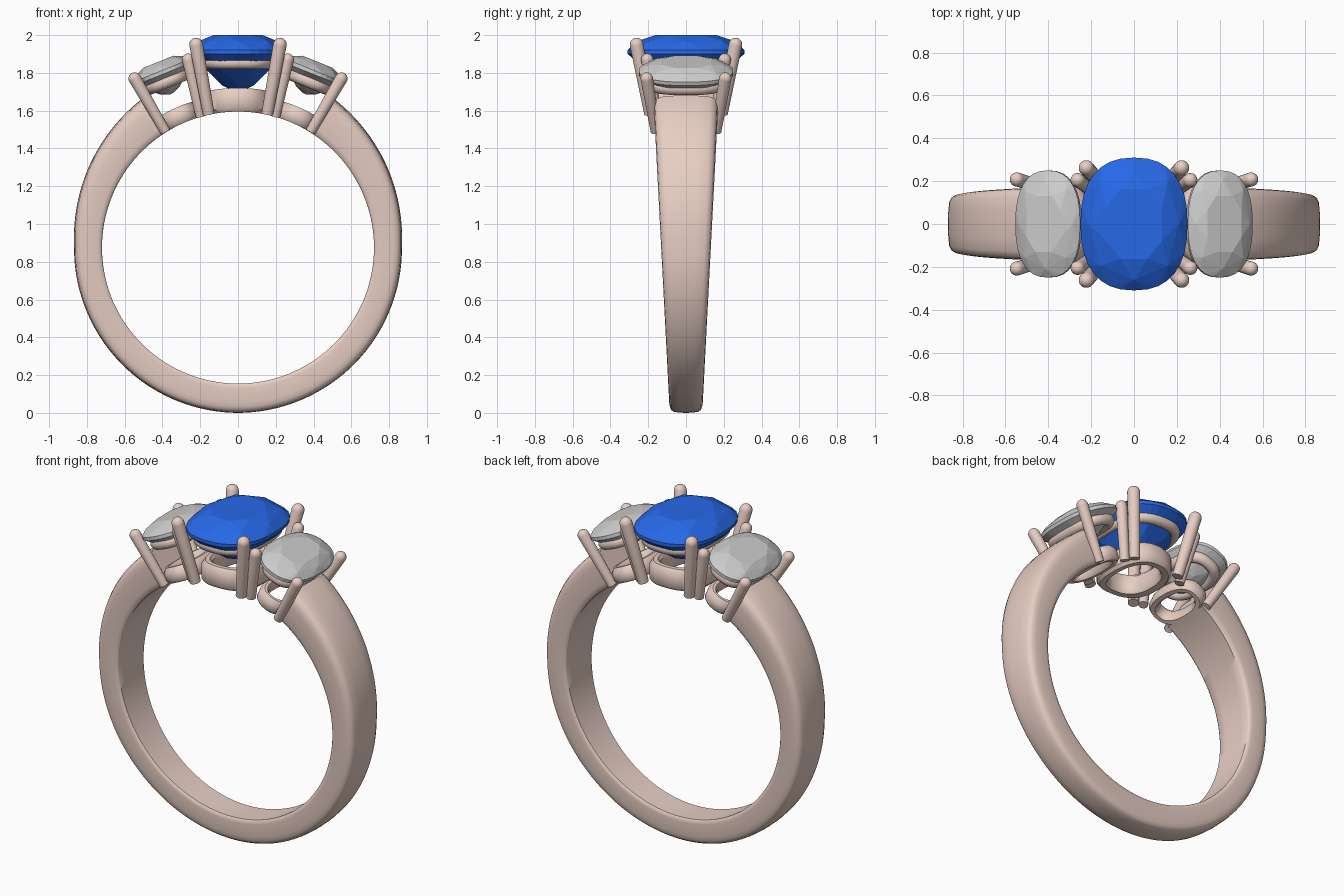
import bpy, bmesh, math
from mathutils import Vector, Matrix

if "Cube" in bpy.data.objects:
    bpy.data.objects.remove(bpy.data.objects["Cube"])

CZ, RI = 0.875, 0.72          # finger hole centre height and radius
TILT = math.radians(22)       # lean of the side stones


def material(name, rgb):
    m = bpy.data.materials.new(name)
    m.diffuse_color = (*rgb, 1)
    m.use_nodes = True
    m.node_tree.nodes["Principled BSDF"].inputs["Base Color"].default_value = m.diffuse_color
    return m


ROSE = material("rose_metal", (0.80, 0.62, 0.55))
BLUE = material("blue_gem", (0.02, 0.14, 0.80))
SILVER = material("clear_gem", (0.70, 0.70, 0.70))


def make(name, bm, mat, smooth=True):
    bmesh.ops.recalc_face_normals(bm, faces=bm.faces)
    me = bpy.data.meshes.new(name)
    bm.to_mesh(me)
    bm.free()
    ob = bpy.data.objects.new(name, me)
    bpy.context.collection.objects.link(ob)
    me.materials.append(mat)
    if smooth:
        bpy.ops.object.select_all(action='DESELECT')
        ob.select_set(True)
        bpy.context.view_layer.objects.active = ob
        bpy.ops.object.shade_smooth_by_angle(angle=math.radians(40))
    return ob


def oval(rx, ry, n, p=2.4, phase=0.0):
    """Points on a cushion-shaped oval."""
    pts = []
    for i in range(n):
        a = 2 * math.pi * (i + phase) / n
        c, s = math.cos(a), math.sin(a)
        pts.append((rx * math.copysign(abs(c) ** (2 / p), c),
                    ry * math.copysign(abs(s) ** (2 / p), s)))
    return pts


def skin(bm, rings, close):
    """Bridge equal rings of points with quads, looping round or capping the ends."""
    vs = [[bm.verts.new(p) for p in r] for r in rings]
    k = len(rings)
    n = len(rings[0])
    for i in range(k if close else k - 1):
        a, b = vs[i], vs[(i + 1) % k]
        for j in range(n):
            bm.faces.new((a[j], a[(j + 1) % n], b[(j + 1) % n], b[j]))
    if not close:
        bm.faces.new(vs[0])
        bm.faces.new(vs[-1])


def band():
    half = [(0.5, 0), (0.9, 0), (0.97, 0.05), (1, 0.16), (1, 0.65), (0.97, 0.8),
            (0.9, 0.9), (0.75, 0.96), (0.4, 0.99)]
    prof = [(0, 0)] + half + [(0, 1)] + [(-u, v) for u, v in reversed(half)]
    rings = []
    n = 112
    for i in range(n + 1):
        deg = 31 + (360 - 62) * i / n
        a = math.radians(deg)
        off = min(deg, 360 - deg)
        t = 0.148 + 0.072 * max(0, (90 - off) / 59) ** 1.2 + 0.007 * max(0, (off - 90) / 90)
        ring = []
        for u, v in prof:
            r = RI + t * v
            z = CZ + r * math.cos(a)
            w = 0.086 + 0.052 * z
            ring.append((r * math.sin(a), u * w, z))
        rings.append(ring)
    bm = bmesh.new()
    skin(bm, rings, False)
    make("band", bm, ROSE)


def gem(name, rx, ry, crown, depth, mat, xf):
    """Faceted cushion stone as the hull of its table, girdle and pavilion points."""
    levels = [(0.56, crown, 8, 0.5), (0.84, crown * 0.62, 8, 0.0), (1, 0.008, 32, 0),
              (1, -0.012, 32, 0), (0.66, -depth * 0.52, 8, 0.5), (0.34, -depth * 0.85, 8, 0),
              (0.08, -depth, 8, 0.5)]
    bm = bmesh.new()
    for s, z, n, ph in levels:
        for x, y in oval(rx * s, ry * s, n, 2.4, ph):
            bm.verts.new(xf @ Vector((x, y, z)))
    bmesh.ops.convex_hull(bm, input=bm.verts)
    bmesh.ops.dissolve_limit(bm, angle_limit=0.01, verts=bm.verts, edges=bm.edges)
    make(name, bm, mat, False)


def gallery(name, rx, ry, xf):
    """Rounded rail under the girdle."""
    rings = []
    for k in range(12):
        a = 2 * math.pi * k / 12
        d, z = 0.03 * math.cos(a), 0.034 * math.sin(a)
        rings.append([xf @ Vector((x, y, z)) for x, y in oval(rx + d, ry + d, 64, 2.6)])
    bm = bmesh.new()
    skin(bm, rings, True)
    make(name, bm, ROSE)


def collar(name, rx, ry, wall, r_top, tilt):
    """Open oval base whose lower edge follows the finger hole."""
    h = r_top - RI
    prof = [(0, 0.02), (-0.015, 0), (-wall + 0.01, 0), (-wall, 0.015), (-wall, h - 0.02),
            (-wall + 0.015, h), (-0.02, h), (0, h - 0.025)]
    rot = Matrix.Rotation(tilt, 3, 'Y')
    rings = []
    for d, z in prof:
        ring = []
        for x, y in oval(rx + d, ry + d, 64, 2.4):
            r = RI + z
            p = rot @ Vector((x, y, math.sqrt(r * r - x * x)))
            ring.append(p + Vector((0, 0, CZ)))
        rings.append(ring)
    bm = bmesh.new()
    skin(bm, rings, True)
    make(name, bm, ROSE)


def prong(name, base, tip, r0, r1):
    """Tapered claw with a domed tip."""
    base, tip = Vector(base), Vector(tip)
    q = (tip - base).to_track_quat('Z', 'Y')
    prof = [(r0, 0), (r1, (tip - base).length)]
    L = prof[1][1]
    prof += [(r1 * math.cos(a), L + r1 * math.sin(a)) for a in (0.3, 0.6, 0.9, 1.2, 1.45)]
    rings = [[base + q @ Vector((r * math.cos(t), r * math.sin(t), z))
              for t in [2 * math.pi * k / 20 for k in range(20)]] for r, z in prof]
    bm = bmesh.new()
    skin(bm, rings, False)
    make(name, bm, ROSE)


band()

# centre setting
gem("centre_stone", 0.25, 0.31, 0.087, 0.21, BLUE, Matrix.Translation((0, 0, 1.913)))
gallery("centre_gallery", 0.178, 0.24, Matrix.Translation((0, 0, 1.855)))
collar("centre_collar", 0.175, 0.22, 0.06, 0.845, 0)

# side settings, mirrored left and right
for side, s in (("left", -1), ("right", 1)):
    xf = Matrix.Translation((0.40 * s, 0, 1.805)) @ Matrix.Rotation(s * TILT, 4, 'Y')
    gem(side + "_stone", 0.163, 0.25, 0.058, 0.125, SILVER, xf)
    gallery(side + "_gallery", 0.105, 0.185, xf @ Matrix.Translation((0, 0, -0.055)))
    collar(side + "_collar", 0.115, 0.185, 0.05, 0.81, s * math.radians(24.5))
    for end, e in (("front", -1), ("back", 1)):
        tag = side + "_" + end
        prong(tag + "_centre_prong", (0.155 * s, 0.19 * e, 1.583),
              (0.222 * s, 0.262 * e, 1.95), 0.031, 0.036)
        prong(tag + "_inner_prong", (0.197 * s, 0.155 * e, 1.57),
              (0.263 * s, 0.205 * e, 1.87), 0.027, 0.033)
        prong(tag + "_outer_prong", (0.385 * s, 0.16 * e, 1.49),
              (0.547 * s, 0.208 * e, 1.77), 0.027, 0.033)
